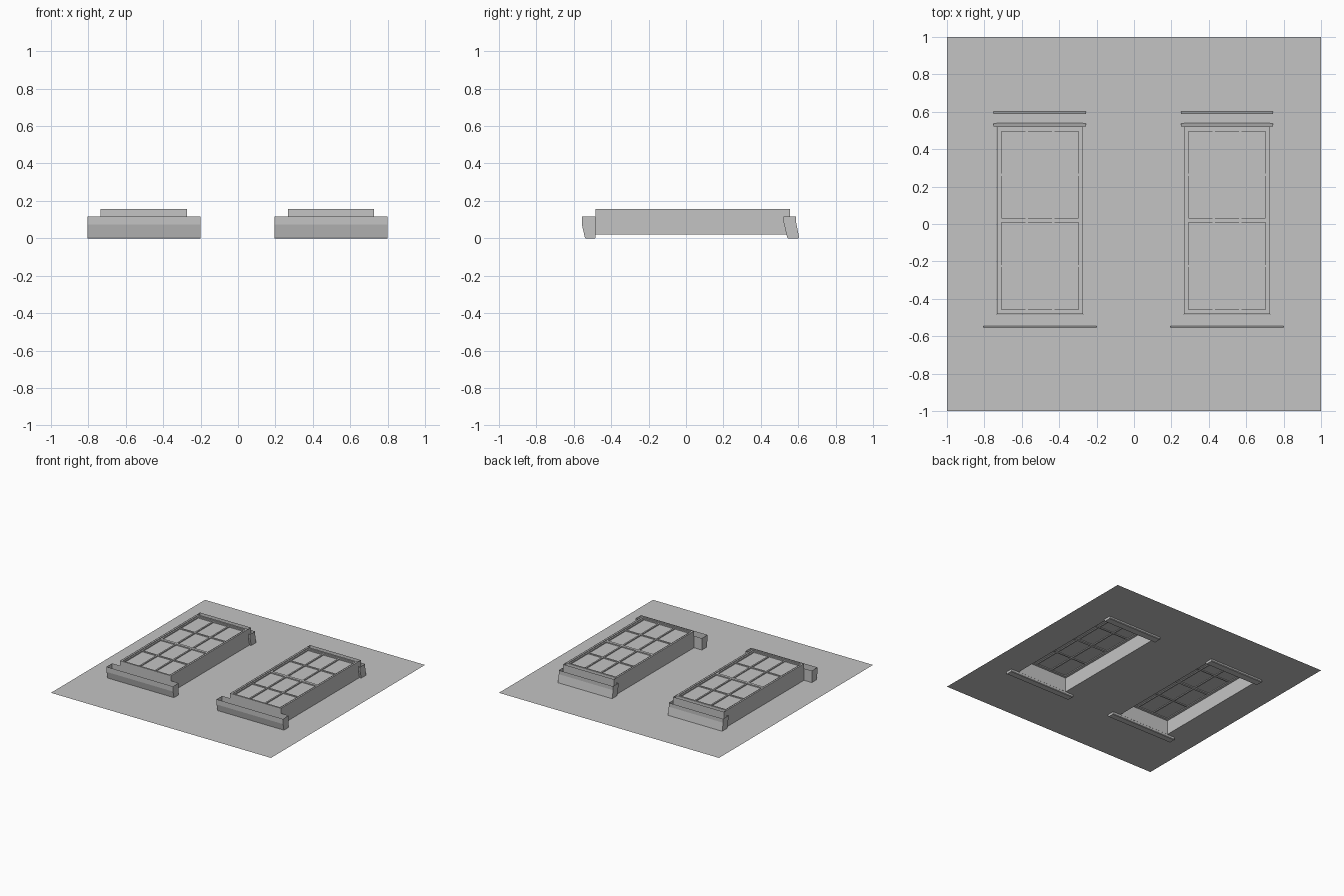
import bpy, bmesh

cube = bpy.data.objects.get("Cube")
if cube:
    bpy.data.objects.remove(cube, do_unlink=True)

grey = bpy.data.materials.new("plain grey")
grey.use_nodes = True
COLOUR = (0.55, 0.55, 0.55, 1)
grey.diffuse_color = COLOUR
grey.node_tree.nodes["Principled BSDF"].inputs["Base Color"].default_value = COLOUR

CENTRES = {"right": -0.503, "left": 0.497}
HALF = 0.231                      # half width of an opening
BOTTOM, TOP = -0.483, 0.54        # opening along y
WALL_Z, RIM_Z = 0.02, 0.157


def finish(name, bm):
    mesh = bpy.data.meshes.new(name)
    bm.to_mesh(mesh)
    bm.free()
    mesh.materials.append(grey)
    obj = bpy.data.objects.new(name, mesh)
    bpy.context.collection.objects.link(obj)
    return obj


def quad(bm, points):
    bm.faces.new([bm.verts.new(p) for p in points])


def box(bm, x0, x1, y0, y1, z0, z1):
    made = bmesh.ops.create_cube(bm, size=1)["verts"]
    for v in made:
        v.co = (x1 if v.co.x > 0 else x0, y1 if v.co.y > 0 else y0, z1 if v.co.z > 0 else z0)


def ring(bm, x0, x1, y0, y1, w, z0, z1):
    """Rectangular frame of four rails, each w wide."""
    for a in (x0, x1 - w):
        box(bm, a, a + w, y0, y1, z0, z1)
    for b in (y0, y1 - w):
        box(bm, x0 + w, x1 - w, b, b + w, z0, z1)


def hollow_block(name, cx, half, profile):
    """Profile in (y, z) swept along x with end caps; open at the back."""
    bm = bmesh.new()
    ends = [[bm.verts.new((cx + s * half, y, z)) for y, z in profile] for s in (-1, 1)]
    for end in ends:
        bm.faces.new(end)
    for i in range(len(profile) - 1):
        bm.faces.new((ends[0][i], ends[0][i + 1], ends[1][i + 1], ends[1][i]))
    bmesh.ops.recalc_face_normals(bm, faces=bm.faces)
    finish(name, bm)


# Wall sheet with two openings
bm = bmesh.new()
xs = [-1] + [c + s * HALF for c in CENTRES.values() for s in (-1, 1)] + [1]
ys = [-1, BOTTOM, TOP, 1]
for i in range(5):
    for j in range(3):
        if j == 1 and i in (1, 3):
            continue
        x0, x1, y0, y1 = xs[i], xs[i + 1], ys[j], ys[j + 1]
        quad(bm, [(x0, y0, WALL_Z), (x1, y0, WALL_Z), (x1, y1, WALL_Z), (x0, y1, WALL_Z)])
bmesh.ops.remove_doubles(bm, verts=bm.verts, dist=0.0001)
finish("wall", bm)

SILL = [(-0.484, 0.117), (-0.484, 0.004), (-0.488, 0), (-0.537, 0),
        (-0.541, 0.005), (-0.557, 0.075), (-0.557, 0.117)]
LINTEL = [(0.522, 0.117), (0.522, 0.085), (0.541, 0.004), (0.545, 0),
          (0.6, 0), (0.605, 0.005), (0.589, 0.085), (0.589, 0.117)]

for side, cx in CENTRES.items():
    hollow_block(side + "_sill", cx, 0.302, SILL)
    hollow_block(side + "_lintel", cx, 0.247, LINTEL)
    x0, x1 = cx - HALF, cx + HALF

    # Thin reveal walls around the opening
    bm = bmesh.new()
    corners = [(x0, BOTTOM), (x1, BOTTOM), (x1, 0.555), (x0, 0.555)]
    for k in range(4):
        a, b = corners[k], corners[(k + 1) % 4]
        quad(bm, [(*a, WALL_Z), (*b, WALL_Z), (*b, RIM_Z), (*a, RIM_Z)])
    bmesh.ops.remove_doubles(bm, verts=bm.verts, dist=0.0001)
    finish(side + "_reveal", bm)

    # Outer window frame
    bm = bmesh.new()
    ring(bm, x0 + 0.001, x1 - 0.001, BOTTOM + 0.001, 0.52, 0.014, 0.137, RIM_Z - 0.001)
    finish(side + "_frame", bm)

    # Two sashes with glazing bars
    for part, y0, y1 in (("lower", -0.469, 0.02), ("upper", 0.02, 0.506)):
        bm = bmesh.new()
        ring(bm, x0 + 0.015, x1 - 0.015, y0, y1, 0.011, 0.134, 0.15)
        for s in (-1, 1):
            bar = cx + s * 0.071
            box(bm, bar - 0.006, bar + 0.006, y0 + 0.011, y1 - 0.011, 0.135, 0.149)
        mid = (y0 + y1) / 2
        box(bm, x0 + 0.026, x1 - 0.026, mid - 0.006, mid + 0.006, 0.135, 0.148)
        finish(f"{side}_{part}_sash", bm)

    # Glass pane
    bm = bmesh.new()
    g = 0.141
    quad(bm, [(x0 + 0.02, -0.465, g), (x1 - 0.02, -0.465, g), (x1 - 0.02, 0.503, g), (x0 + 0.02, 0.503, g)])
    finish(side + "_glass", bm)
